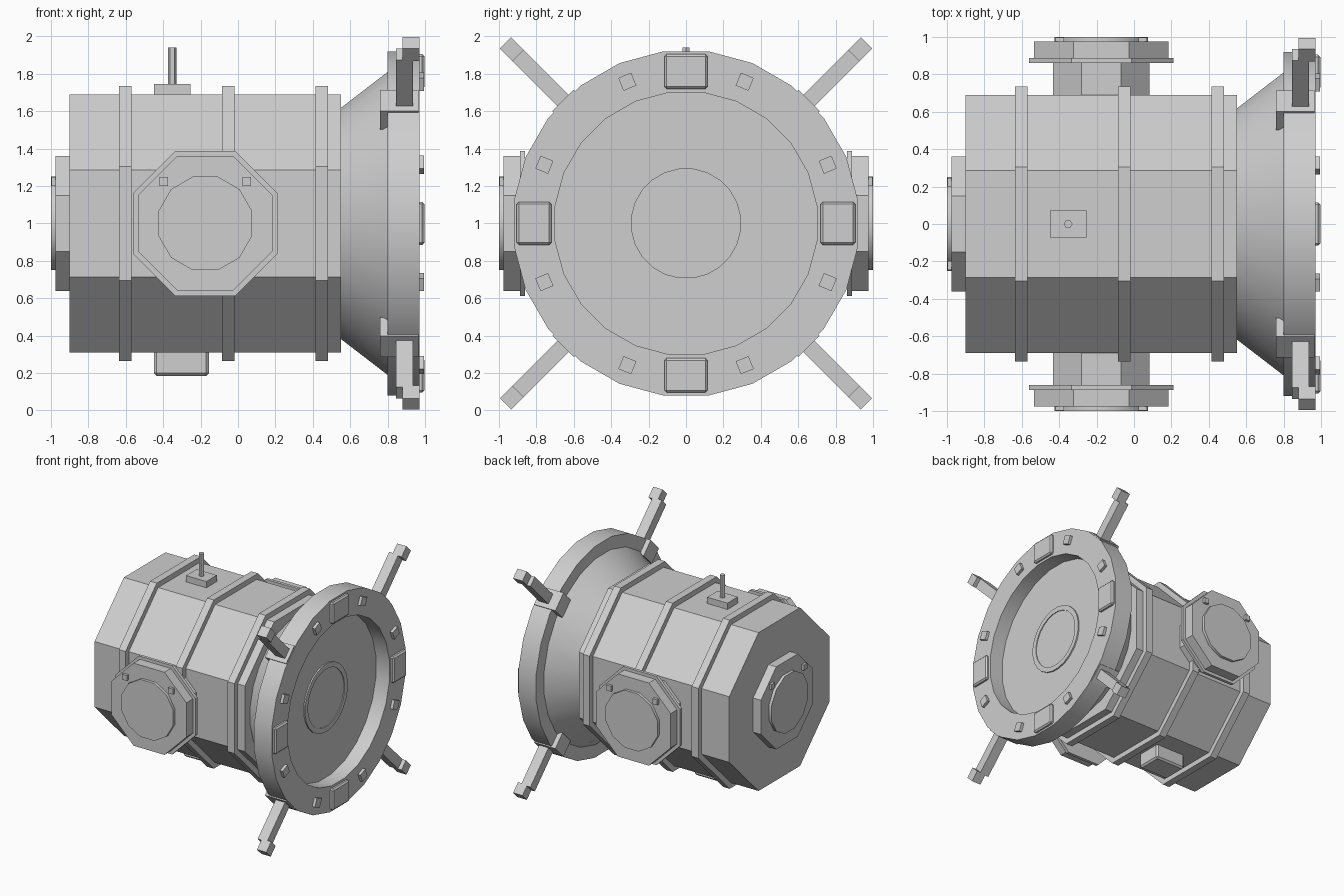
import bpy, bmesh
from math import pi, cos, sin, radians
from mathutils import Matrix, Vector

if "Cube" in bpy.data.objects:
    bpy.data.objects.remove(bpy.data.objects["Cube"])

grey = bpy.data.materials.new("light_grey")
grey.use_nodes = True
grey.diffuse_color = (0.62, 0.62, 0.62, 1)
grey.node_tree.nodes["Principled BSDF"].inputs["Base Color"].default_value = grey.diffuse_color
CENTRE = Matrix.Translation((0, 0, 1))
parts = []


def finish(bm, name, matrix):
    bmesh.ops.remove_doubles(bm, verts=bm.verts, dist=1e-5)
    bmesh.ops.recalc_face_normals(bm, faces=bm.faces)
    bm.transform(matrix)
    mesh = bpy.data.meshes.new(name)
    bm.to_mesh(mesh)
    bm.free()
    mesh.materials.append(grey)
    ob = bpy.data.objects.new(name, mesh)
    bpy.context.collection.objects.link(ob)
    parts.append(ob)
    return ob


def lathe(name, profile, sides, matrix=CENTRE):
    """Spin (x, apothem) points round the x axis, closed at both ends, flats facing y and z."""
    bm = bmesh.new()
    profile = [(profile[0][0], 0)] + profile + [(profile[-1][0], 0)]
    rings = []
    for x, r in profile:
        r /= cos(pi / sides)
        angles = [(i + 0.5) * 2 * pi / sides for i in range(sides)]
        rings.append([bm.verts.new((x, r * cos(a), r * sin(a))) for a in angles])
    for a, b in zip(rings[1:-2], rings[2:-1]):
        for i in range(sides):
            j = (i + 1) % sides
            bm.faces.new((a[i], a[j], b[j], b[i]))
    bm.faces.new(rings[1])
    bm.faces.new(rings[-2])
    for v in rings[0] + rings[-1]:
        bm.verts.remove(v)
    return finish(bm, name, matrix)


def box(name, low, high, matrix=CENTRE, bevel=0):
    low, high = Vector(low), Vector(high)
    bm = bmesh.new()
    place = Matrix.Translation((low + high) / 2) @ Matrix.Diagonal((*(high - low), 1))
    bmesh.ops.create_cube(bm, size=1, matrix=place)
    if bevel:
        bmesh.ops.bevel(bm, geom=bm.edges[:], offset=bevel, segments=1, affect='EDGES')
    return finish(bm, name, matrix)


def around(degrees):
    """Matrix turning a part that points up (+z) round the long axis."""
    return CENTRE @ Matrix.Rotation(radians(degrees), 4, 'X')


# Octagonal hull and its raised bands
lathe("hull", [(-0.9, 0.69), (0.55, 0.69)], 8)
for i, x in enumerate((-0.635, -0.085, 0.415)):
    lathe(f"hull_band_{i + 1}", [(x, 0.735), (x + 0.065, 0.735)], 8)

# Cone flaring into the docking ring, with a recessed face
lathe("docking_ring", [(0.54, 0.61), (0.8, 0.81), (0.8, 0.92), (0.97, 0.92),
                       (0.97, 0.70), (0.84, 0.70)], 24)
lathe("hub_rim", [(0.83, 0.293), (0.852, 0.293), (0.852, 0.25), (0.845, 0.25)], 24)

# Ring pads, bolts and the four diagonal arms
for i in range(4):
    n = i + 1
    box(f"ring_pad_{n}", (0.94, -0.115, 0.72), (0.997, 0.115, 0.905), around(90 * i), 0.012)
    for side in (-1, 1):
        box(f"ring_bolt_{n}_{'a' if side < 0 else 'b'}", (0.94, -0.037, 0.783),
            (0.995, 0.037, 0.857), around(90 * i + 22.5 * side))
    diagonal = around(90 * i + 45)
    box(f"arm_bracket_{n}", (0.76, -0.08, 0.79), (0.965, 0.08, 0.93), diagonal)
    box(f"arm_{n}", (0.845, -0.043, 0.85), (0.935, 0.043, 1.28), diagonal)
    box(f"arm_tip_{n}", (0.88, -0.043, 1.27), (0.97, 0.043, 1.365), diagonal)


# Ports: neck, flange, octagonal block, round hatch and two bolts
def port(name, matrix):
    lathe(name + "_neck", [(0.6, 0.257), (0.87, 0.257)], 8, matrix)
    lathe(name + "_flange", [(0.86, 0.387), (0.887, 0.387)], 8, matrix)
    lathe(name + "_block", [(0.88, 0.36), (0.975, 0.36)], 8, matrix)
    lathe(name + "_hatch", [(0.96, 0.25), (1.0, 0.25)], 12, matrix)
    for label, s in (("left", 1), ("right", -1)):
        box(f"{name}_bolt_{label}", (0.96, s * 0.222 - 0.023, 0.2),
            (0.998, s * 0.222 + 0.023, 0.247), matrix)


for name, turn, x in (("front_port", -90, -0.175), ("back_port", 90, -0.175),
                      ("end_port", 180, 0)):
    port(name, Matrix.Translation((x, 0, 1)) @ Matrix.Rotation(radians(turn), 4, 'Z'))

# Roof antenna and the box under the hull
box("antenna_base", (-0.45, -0.072, 0.68), (-0.255, 0.072, 0.745))
upright = Matrix.Translation((-0.352, 0, 1)) @ Matrix.Rotation(-pi / 2, 4, 'Y')
lathe("antenna_rod", [(0.73, 0.02), (0.94, 0.02)], 6, upright)
box("belly_box", (-0.45, -0.115, -0.815), (-0.155, 0.115, -0.67), bevel=0.015)

# Smooth round surfaces, keep hard edges
bpy.ops.object.select_all(action='DESELECT')
for ob in parts:
    ob.select_set(True)
bpy.context.view_layer.objects.active = parts[0]
bpy.ops.object.shade_smooth_by_angle(angle=radians(35))
